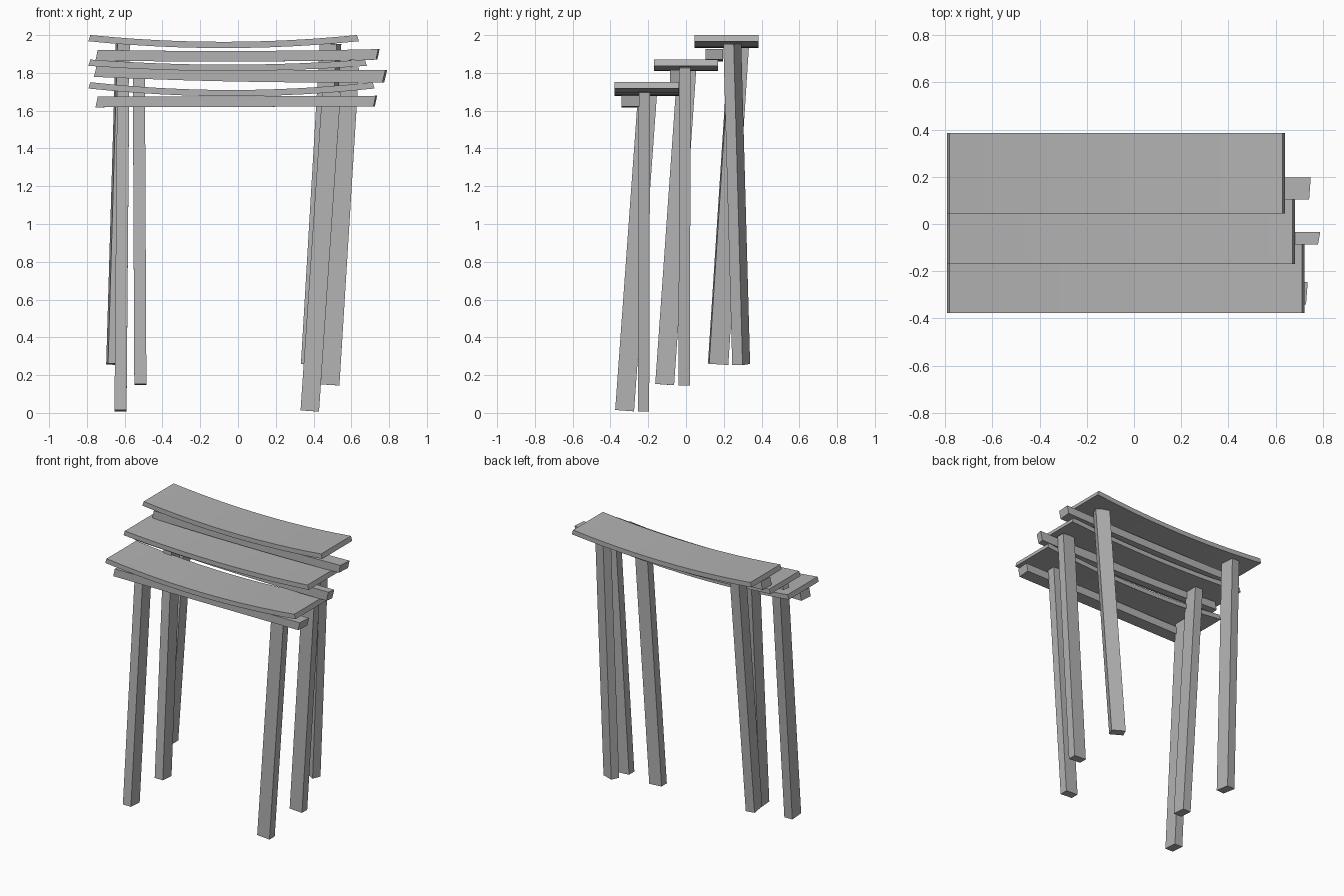
import bpy
import bmesh
from mathutils import Vector, Matrix

cube = bpy.data.objects.get("Cube")
if cube:
    bpy.data.objects.remove(cube, do_unlink=True)

# One grey stone-like colour for everything
grey = bpy.data.materials.new("plain_grey")
grey.use_nodes = True
color = (0.45, 0.45, 0.45, 1)
grey.diffuse_color = color
grey.node_tree.nodes["Principled BSDF"].inputs["Base Color"].default_value = color


def finish(name, bm, smooth=False):
    bmesh.ops.recalc_face_normals(bm, faces=bm.faces)
    mesh = bpy.data.meshes.new(name)
    bm.to_mesh(mesh)
    bm.free()
    mesh.materials.append(grey)
    obj = bpy.data.objects.new(name, mesh)
    bpy.context.collection.objects.link(obj)
    if smooth:
        bpy.ops.object.select_all(action='DESELECT')
        obj.select_set(True)
        bpy.context.view_layer.objects.active = obj
        bpy.ops.object.shade_smooth_by_angle()


def board(name, x0, x1, y, z_left, z_mid, z_right, width, height,
          taper=0, lean=0, steps=12):
    """Board along x whose centre line bends through three heights."""
    bm = bmesh.new()
    rings = []
    for i in range(steps + 1):
        t = i / steps
        s = 2 * t - 1
        z = z_mid + (z_right - z_left) / 2 * s + ((z_left + z_right) / 2 - z_mid) * s * s
        ring = []
        for j, k in ((-1, -1), (1, -1), (1, 1), (-1, 1)):
            x = x0 + (x1 - x0) * t - taper * s * k + lean * (k + j * 0.6)
            ring.append(bm.verts.new((x, y + j * width / 2, z + k * height / 2)))
        rings.append(ring)
    for a, b in zip(rings, rings[1:]):
        for i in range(4):
            n = (i + 1) % 4
            bm.faces.new((a[i], a[n], b[n], b[i]))
    bm.faces.new(rings[0])
    bm.faces.new(rings[-1])
    finish(name, bm, smooth=True)


def leg(name, foot, head, x_size, y_size, twist=0):
    """Slanted square-cut post from foot to head."""
    foot, head = Vector(foot), Vector(head)
    axis = (head - foot).normalized()
    u = Matrix.Rotation(twist, 3, 'Z') @ Vector((1, 0, 0))
    u = (u - axis * u.dot(axis)).normalized()
    v = axis.cross(u)
    basis = Matrix((u, v, axis)).transposed().to_4x4()
    size = Matrix.Diagonal((x_size, y_size, (head - foot).length, 1))
    bm = bmesh.new()
    bmesh.ops.create_cube(bm, size=1,
                          matrix=Matrix.Translation((foot + head) / 2) @ basis @ size)
    finish(name, bm)


# Three sagging planks, stepping up to the back
for name, x1, y, top, sag in (("front_plank", 0.718, -0.208, 1.75, 0.041),
                              ("middle_plank", 0.677, 0.0, 1.87, 0.027),
                              ("back_plank", 0.635, 0.215, 2.0, 0.036)):
    end = top - 0.016
    board(name, -0.787, x1, y, end, end - sag, end, 0.34, 0.033, taper=0.005)

# Cross beams under the planks
board("front_beam", -0.745, 0.727, -0.293, 1.646, 1.648, 1.651, 0.095, 0.056, lean=0.006)
board("middle_beam", -0.75, 0.777, -0.06, 1.812, 1.787, 1.783, 0.052, 0.066, lean=0.008)
board("back_beam", -0.745, 0.74, 0.15, 1.894, 1.888, 1.898, 0.094, 0.056, lean=0.006)

# Legs on the +x side
leg("front_left_leg", (0.38, -0.225, 0.01), (0.495, -0.22, 1.70), 0.098, 0.06)
leg("middle_left_leg", (0.488, -0.01, 0.148), (0.592, -0.005, 1.83), 0.098, 0.06)
leg("back_left_leg", (0.39, 0.292, 0.256), (0.49, 0.245, 1.955), 0.098, 0.06, twist=-0.42)

# Legs on the -x side
leg("front_right_leg", (-0.622, -0.325, 0.012), (-0.608, -0.203, 1.70), 0.064, 0.1)
leg("middle_right_leg", (-0.517, -0.113, 0.15), (-0.525, 0.005, 1.83), 0.064, 0.1)
leg("back_right_leg", (-0.66, 0.17, 0.258), (-0.61, 0.28, 1.955), 0.066, 0.102, twist=0.1)
